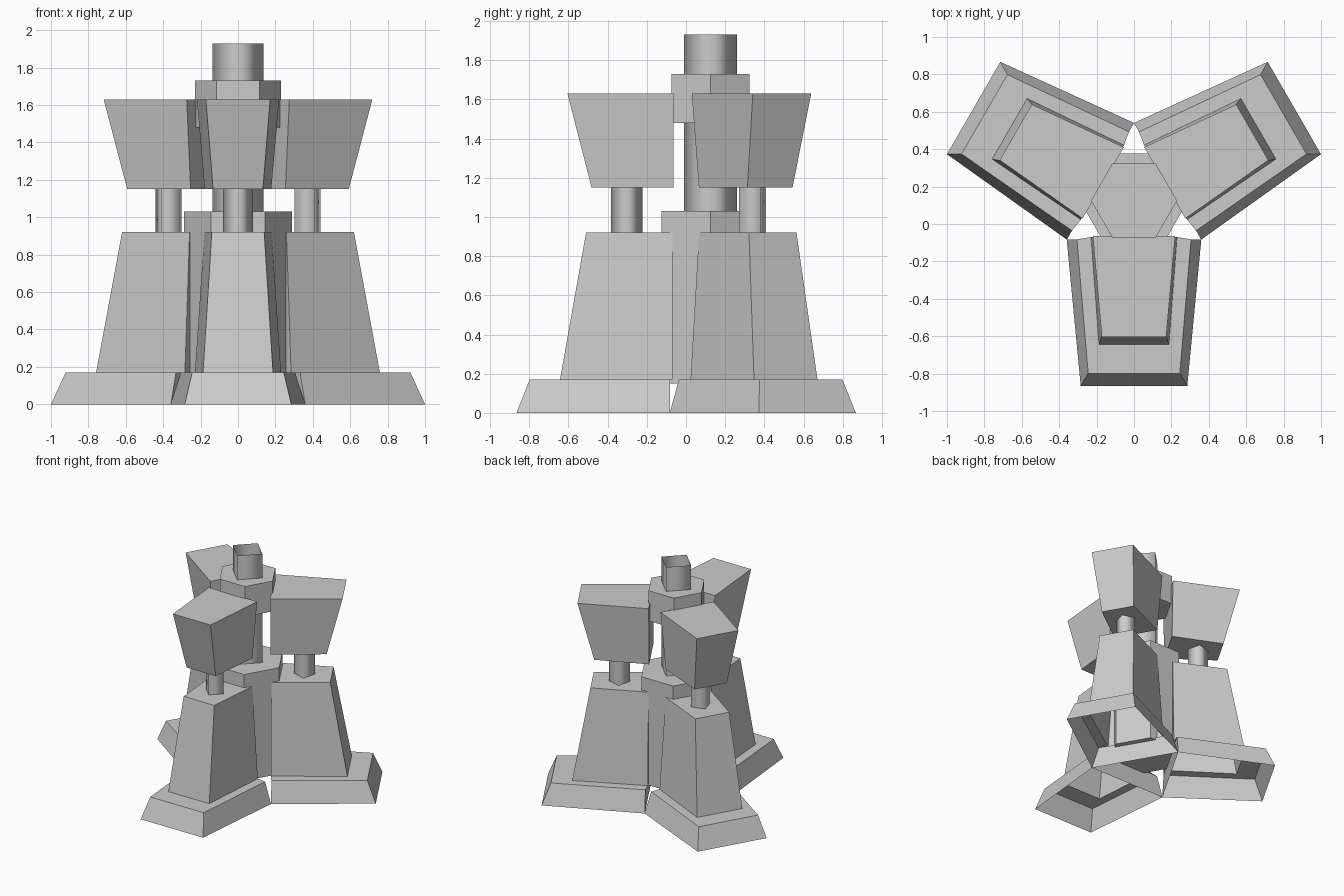
import bpy
import math
from mathutils import Matrix, Vector

if "Cube" in bpy.data.objects:
    bpy.data.objects.remove(bpy.data.objects["Cube"])

HUB = Vector((0, 0.125, 0))  # vertical axis shared by the three arms


def loft(name, loops, bottom=True, top=True, turn=0, smooth=False):
    """Skin a stack of counter-clockwise loops around the hub axis."""
    n = len(loops[0])
    rot = Matrix.Rotation(turn, 4, 'Z')
    verts = [rot @ Vector(p) + HUB for loop in loops for p in loop]
    faces = []
    for k in range(len(loops) - 1):
        a, b = k * n, (k + 1) * n
        for i in range(n):
            j = (i + 1) % n
            faces.append((a + i, a + j, b + j, b + i))
    if bottom:
        faces.append(tuple(reversed(range(n))))
    if top:
        faces.append(tuple(range(len(verts) - n, len(verts))))
    mesh = bpy.data.meshes.new(name)
    mesh.from_pydata([tuple(v) for v in verts], [], faces)
    mesh.polygons.foreach_set("use_smooth", [smooth] * len(faces))
    mesh.update()
    obj = bpy.data.objects.new(name, mesh)
    bpy.context.collection.objects.link(obj)
    return obj


def wedge(z, r_in, w_in, r_out, w_out):
    """Trapezoid pointing along -y, given by radii and half widths."""
    return [(-w_out, -r_out, z), (w_out, -r_out, z),
            (w_in, -r_in, z), (-w_in, -r_in, z)]


def ring(z, sides, radius, y=0):
    return [(radius * math.cos(2 * math.pi * i / sides),
             y + radius * math.sin(2 * math.pi * i / sides), z)
            for i in range(sides)]


# Three arms: hollow foot and pylon, short post, flared head
for i, side in enumerate(("front", "right", "left")):
    t = i * 2 * math.pi / 3
    loft(side + "_pylon", [
        wedge(0.00, 0.207, 0.36, 0.99, 0.285),
        wedge(0.17, 0.207, 0.305, 0.923, 0.245),
        wedge(0.17, 0.195, 0.23, 0.768, 0.187),
        wedge(0.92, 0.195, 0.18, 0.635, 0.14),
    ], bottom=False, turn=t)
    loft(side + "_post", [ring(0.90, 4, 0.08, -0.428), ring(1.17, 4, 0.08, -0.428)],
         bottom=False, top=False, turn=t, smooth=True)
    loft(side + "_head", [
        wedge(1.15, 0.19, 0.178, 0.607, 0.133),
        wedge(1.63, 0.19, 0.22, 0.73, 0.172),
    ], turn=t)

# Central hub, open mast and collar
loft("hub", [ring(0.15, 6, 0.29), ring(1.03, 6, 0.29)])
loft("mast", [ring(1.03, 4, 0.135), ring(1.93, 4, 0.135)],
     bottom=False, top=False, smooth=True)
loft("collar", [ring(1.48, 6, 0.23), ring(1.73, 6, 0.23)])
